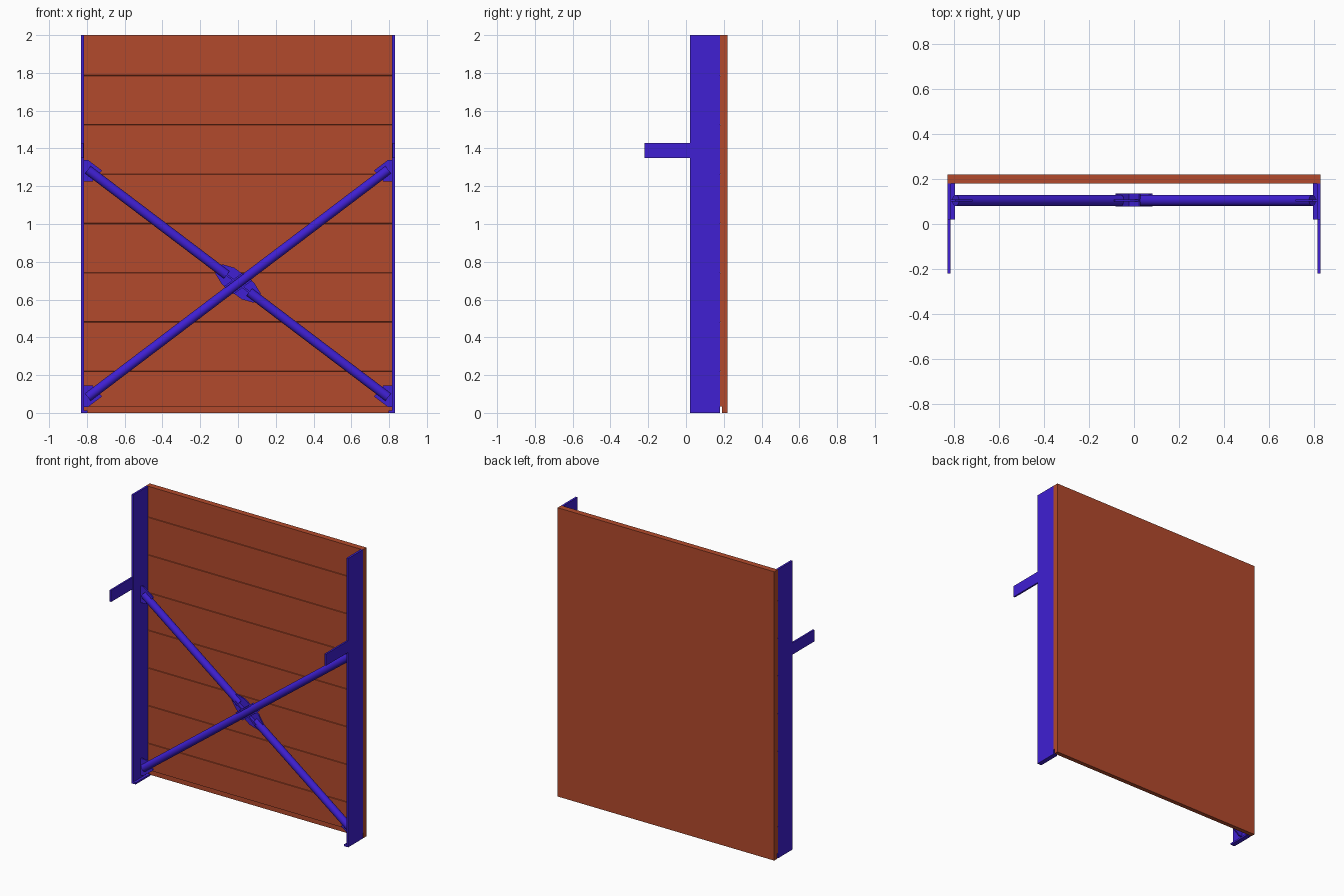
import bpy, bmesh, math
from mathutils import Vector, Matrix

if "Cube" in bpy.data.objects:
    bpy.data.objects.remove(bpy.data.objects["Cube"])


def material(name, rgb):
    m = bpy.data.materials.new(name)
    m.diffuse_color = (*rgb, 1)
    m.use_nodes = True
    m.node_tree.nodes["Principled BSDF"].inputs["Base Color"].default_value = m.diffuse_color
    return m


RUST = material("rust_wood", (0.45, 0.068, 0.025))
BLUE = material("blue_steel", (0.05, 0.014, 0.65))


def finish(name, bm, mat):
    bmesh.ops.recalc_face_normals(bm, faces=bm.faces)
    me = bpy.data.meshes.new(name)
    bm.to_mesh(me)
    bm.free()
    me.materials.append(mat)
    ob = bpy.data.objects.new(name, me)
    bpy.context.collection.objects.link(ob)
    return ob


def prism(name, points, offset, mat):
    """Closed outline of 3D points, extruded along offset."""
    bm = bmesh.new()
    face = bm.faces.new([bm.verts.new(p) for p in points])
    new = bmesh.ops.extrude_face_region(bm, geom=[face])["geom"]
    bmesh.ops.translate(bm, vec=offset,
                        verts=[v for v in new if isinstance(v, bmesh.types.BMVert)])
    return finish(name, bm, mat)


def box(name, lo, hi, mat):
    (x0, y0, z0), (x1, y1, z1) = lo, hi
    pts = [(x0, y0, z0), (x1, y0, z0), (x1, y1, z0), (x0, y1, z0)]
    return prism(name, pts, (0, 0, z1 - z0), mat)


def rod(name, a, b, r):
    a, b = Vector(a), Vector(b)
    d = b - a
    bm = bmesh.new()
    mat = Matrix.Translation((a + b) / 2) @ d.to_track_quat('Z', 'Y').to_matrix().to_4x4()
    bmesh.ops.create_cone(bm, cap_ends=True, segments=24, radius1=r, radius2=r,
                          depth=d.length, matrix=mat)
    for f in bm.faces:
        f.smooth = len(f.verts) == 4
    for e in bm.edges:
        e.smooth = all(f.smooth for f in e.link_faces)
    return finish(name, bm, BLUE)


# Boarded panel: side profile with a narrow groove at every board joint
profile = [(0.22, 2), (0.22, 0), (0.19, 0), (0.19, 0.035), (0.18, 0.035)]
for i in range(7):
    z = 0.22 + 0.261 * i
    profile += [(0.18, z - 0.002), (0.184, z), (0.18, z + 0.002)]
profile.append((0.18, 2))
prism("board_panel", [(-0.83, y, z) for y, z in profile], (1.66, 0, 0), RUST)

YC, ZC = 0.105, 0.685      # centre of the cross brace
EX, EZ = 0.795, 0.602      # half extents of the brace

for s, side in ((-1, "left"), (1, "right")):
    # Post, foot plate and projecting arm
    box(side + "_post", (s * 0.816, 0.02, 0), (s * 0.83, 0.18, 2), BLUE)
    box(side + "_foot_plate", (s * 0.798, 0.02, 0), (s * 0.816, 0.18, 0.012), BLUE)
    box(side + "_arm", (s * 0.818, -0.22, 1.35), (s * 0.83, 0.02, 1.43), BLUE)
    # Corner gussets, mirrored top to bottom
    for t, level in ((-1, "lower"), (1, "upper")):
        outline = [(0.818, 0.655), (0.796, 0.655), (0.72, 0.598), (0.77, 0.54), (0.818, 0.54)]
        prism(f"{side}_{level}_gusset",
              [(s * x, YC - 0.005, ZC + t * z) for x, z in outline], (0, 0.01, 0), BLUE)

# Cross brace: one full rod and two half rods
rod("long_brace", (-EX, YC, ZC - EZ), (EX, YC, ZC + EZ), 0.025)
for s, side in ((-1, "left"), (1, "right")):
    rod(side + "_half_brace", (s * EX, YC, ZC - s * EZ),
        (s * 0.06, YC, ZC - s * 0.06 * EZ / EX), 0.025)

# Central splice: tapered plate along the half rods
U = Vector((EX, 0, -EZ)).normalized()
V = Vector((EX, 0, EZ)).normalized()
W = Vector((-U.z, 0, U.x))
C = Vector((0, YC, ZC))
half = [(-0.13, 0.03), (-0.065, 0.055), (0.065, 0.055), (0.13, 0.03)]
outline = half + [(u, -w) for u, w in reversed(half)]
prism("splice_plate", [C + U * u + W * w - Vector((0, 0.005, 0)) for u, w in outline],
      (0, 0.01, 0), BLUE)
# Upright flanges beside the long rod
for s, side in ((-1, "left"), (1, "right")):
    pts = [C + U * (s * 0.028 + du) + V * v + Vector((0, -0.028, 0))
           for du, v in ((-0.005, -0.06), (0.005, -0.06), (0.005, 0.06), (-0.005, 0.06))]
    prism(side + "_splice_flange", pts, (0, 0.06, 0), BLUE)
    # Stiffener fins set square to the splice plate
    a, b = C + U * (s * 0.03), C + U * (s * 0.1)
    fin = [a - W * 0.005, b - W * 0.005, b + W * 0.005, a + W * 0.005]
    prism(side + "_splice_fin", [p + Vector((0, -0.028, 0)) for p in fin], (0, 0.06, 0), BLUE)
